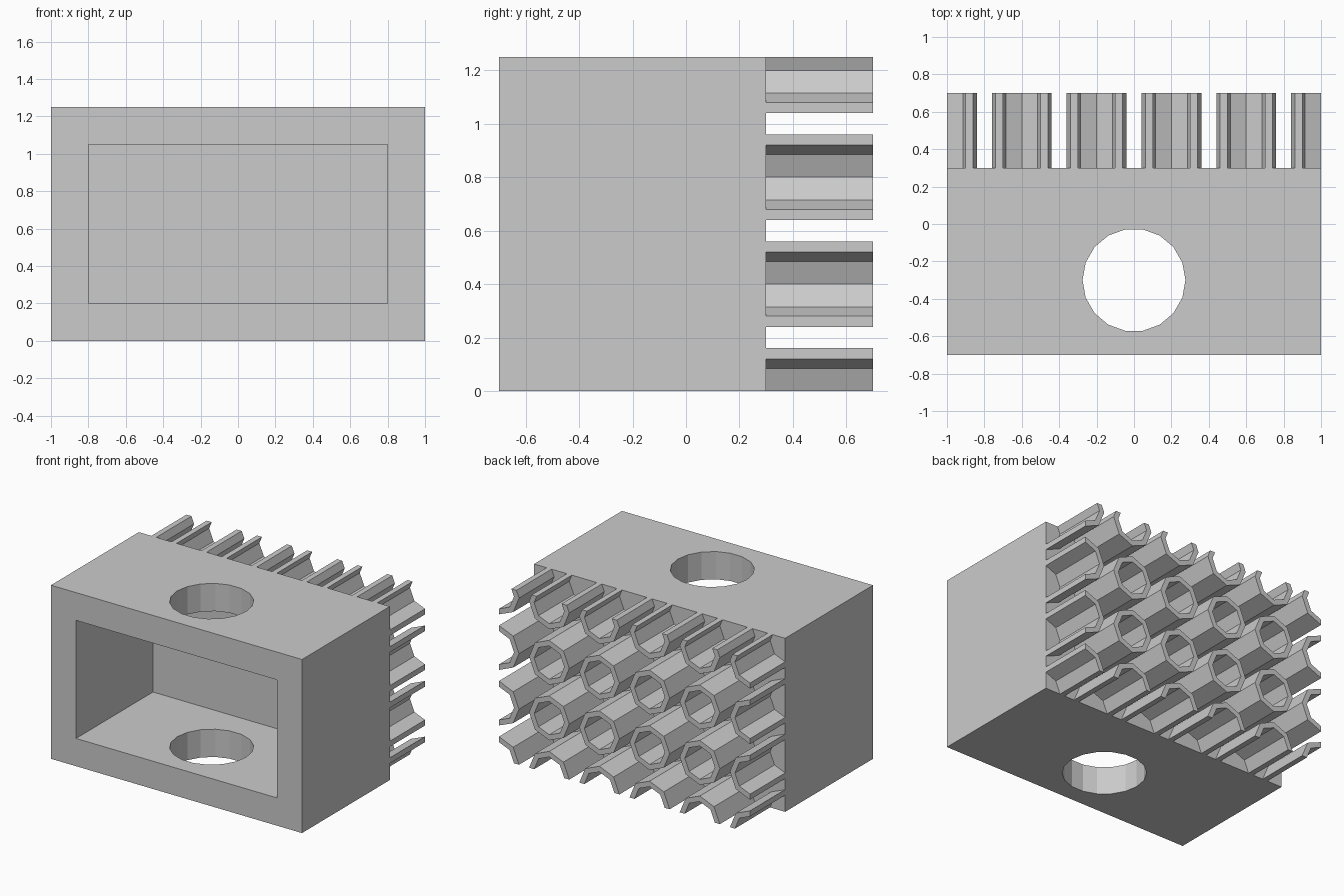
import bpy, bmesh, math
from mathutils import Vector

if "Cube" in bpy.data.objects:
    bpy.data.objects.remove(bpy.data.objects["Cube"])

grey = bpy.data.materials.new("light_grey")
grey.diffuse_color = (0.6, 0.6, 0.6, 1)
grey.use_nodes = True
grey.node_tree.nodes["Principled BSDF"].inputs["Base Color"].default_value = grey.diffuse_color

W, H = 1.0, 1.25            # half width, height
Y0, Y1, Y2 = -0.7, 0.3, 0.7  # block front, block back, tube ends
SIDES, R_OUT, R_IN, PITCH = 8, 0.16, 0.12, 0.4


def box(name, lo, hi):
    lo, hi = Vector(lo), Vector(hi)
    bpy.ops.mesh.primitive_cube_add(size=1, location=(lo + hi) / 2)
    ob = bpy.context.object
    ob.name = name
    ob.scale = hi - lo
    bpy.ops.object.transform_apply(location=True, rotation=True, scale=True)
    ob.data.materials.append(grey)
    return ob


def cut(target, cutter):
    mod = target.modifiers.new(cutter.name, 'BOOLEAN')
    mod.operation, mod.solver, mod.object = 'DIFFERENCE', 'EXACT', cutter
    cutter.hide_render = True
    cutter.display_type = 'WIRE'


# Hollow block, open at the front, with a round hole through top and bottom
block = box("block", (-W, Y0, 0), (W, Y1, H))
cut(block, box("cavity_cutter", (-0.8, Y0 - 0.1, 0.2), (0.8, 0.175, 1.05)))
bpy.ops.mesh.primitive_cylinder_add(vertices=18, radius=0.275, depth=2,
                                    location=(0, -0.3, H / 2),
                                    rotation=(0, 0, math.pi / 2))
hole = bpy.context.object
hole.name = "round_hole_cutter"
hole.data.materials.append(grey)
cut(block, hole)


def trim(bm, co, no):
    """Cut away everything beyond a plane and cap the open ends."""
    res = bmesh.ops.bisect_plane(bm, geom=bm.verts[:] + bm.edges[:] + bm.faces[:],
                                 dist=1e-5, plane_co=co, plane_no=no, clear_outer=True)
    bmesh.ops.holes_fill(bm, edges=[e for e in bm.edges if e.is_boundary], sides=0)


def tube(name, cx, cz):
    """Octagonal tube along y, trimmed flush with the block outline."""
    bm = bmesh.new()
    rings = []
    for y, r in ((Y1, R_OUT), (Y2, R_OUT), (Y2, R_IN), (Y1, R_IN)):
        rings.append([bm.verts.new((cx + r * math.cos(i * math.tau / SIDES), y,
                                    cz + r * math.sin(i * math.tau / SIDES)))
                      for i in range(SIDES)])
    for k in range(4):
        a, b = rings[k], rings[(k + 1) % 4]
        for i in range(SIDES):
            j = (i + 1) % SIDES
            bm.faces.new((a[i], a[j], b[j], b[i]))
    if cx > W - R_OUT:
        trim(bm, (W, 0, 0), (1, 0, 0))
    if cx < R_OUT - W:
        trim(bm, (-W, 0, 0), (-1, 0, 0))
    if cz > H - R_OUT:
        trim(bm, (0, 0, H), (0, 0, 1))
    if cz < R_OUT:
        trim(bm, (0, 0, 0), (0, 0, -1))
    bmesh.ops.recalc_face_normals(bm, faces=bm.faces[:])
    # Drop the hidden faces that sit against the block
    base = [f for f in bm.faces if all(abs(v.co.y - Y1) < 1e-4 for v in f.verts)]
    bmesh.ops.delete(bm, geom=base, context='FACES')
    me = bpy.data.meshes.new(name)
    bm.to_mesh(me)
    bm.free()
    me.materials.append(grey)
    bpy.context.collection.objects.link(bpy.data.objects.new(name, me))


# Grid of tubes on the back
for col in range(6):
    for row in range(4):
        tube(f"tube_{col}_{row}", -W + col * PITCH, row * PITCH)
